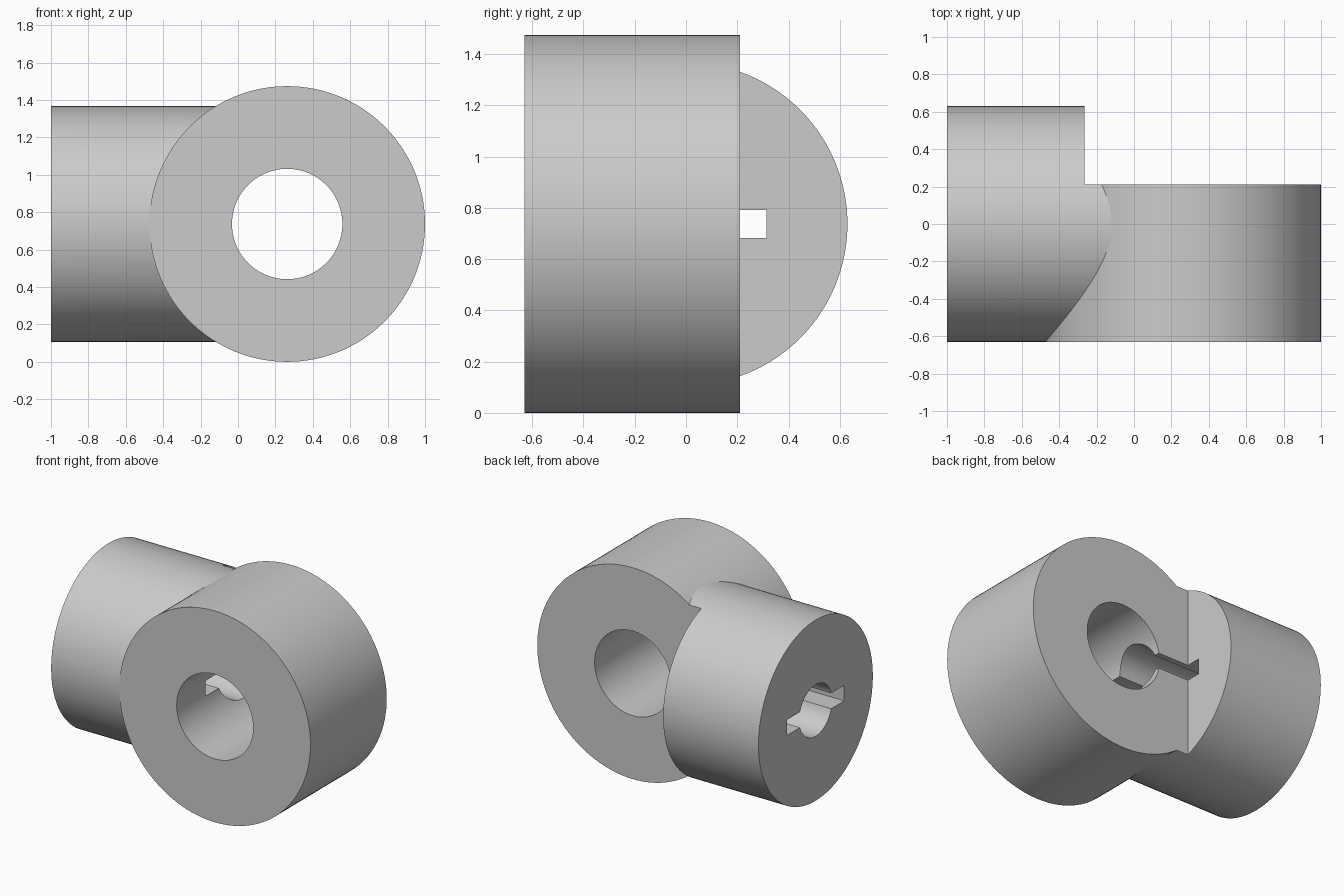
import bpy
import math

cube = bpy.data.objects.get("Cube")
if cube:
    bpy.data.objects.remove(cube, do_unlink=True)

MID_Z = 0.737      # height of both axes
RING_X = 0.263     # ring axis position
RING_BACK = 0.21   # back face of the ring

grey = bpy.data.materials.new("light grey")
grey.use_nodes = True
grey.diffuse_color = (0.6, 0.6, 0.6, 1)
grey.node_tree.nodes["Principled BSDF"].inputs["Base Color"].default_value = grey.diffuse_color


def cylinder(name, radius, start, end, axis, x=0):
    """Cylinder along x or y between two positions."""
    mid = (start + end) / 2
    along_x = axis == "x"
    bpy.ops.mesh.primitive_cylinder_add(
        vertices=128, radius=radius, depth=end - start,
        location=(mid, 0, MID_Z) if along_x else (x, mid, MID_Z),
        rotation=(0, math.pi / 2, 0) if along_x else (math.pi / 2, 0, 0))
    bpy.context.object.name = name
    return bpy.context.object


def box(name, low, high):
    """Box between two opposite corners."""
    bpy.ops.mesh.primitive_cube_add(
        size=1, location=[(a + b) / 2 for a, b in zip(low, high)])
    obj = bpy.context.object
    obj.name = name
    obj.scale = [b - a for a, b in zip(low, high)]
    return obj


def combine(target, tool, operation):
    """Apply a boolean and discard the tool."""
    mod = target.modifiers.new("Boolean", "BOOLEAN")
    mod.object, mod.operation, mod.solver = tool, operation, "EXACT"
    bpy.context.view_layer.objects.active = target
    bpy.ops.object.modifier_apply(modifier=mod.name)
    bpy.data.objects.remove(tool, do_unlink=True)


# Solid ring joined to the sideways barrel
body = cylinder("coupling_body", 0.737, -0.63, RING_BACK + 0.04, "y", RING_X)
barrel = cylinder("barrel", 0.63, -1, RING_X - 0.1, "x")
combine(body, barrel, "UNION")

# Step behind the ring, ring hole, barrel bore and keyway
combine(body, box("step_cutter", (-0.265, RING_BACK, -1), (2, 2, 3)), "DIFFERENCE")
combine(body, cylinder("hole_cutter", 0.295, -1, 1, "y", RING_X), "DIFFERENCE")
combine(body, cylinder("bore_cutter", 0.18, -2, RING_X - 0.1, "x"), "DIFFERENCE")
keyway = box("keyway_cutter", (-2, -0.315, MID_Z - 0.054), (RING_X - 0.08, 0.315, MID_Z + 0.054))
combine(body, keyway, "DIFFERENCE")

# Finish
body.data.materials.clear()
body.data.materials.append(grey)
for face in body.data.polygons:
    face.material_index = 0
bpy.ops.object.select_all(action="DESELECT")
body.select_set(True)
bpy.context.view_layer.objects.active = body
bpy.ops.object.shade_smooth_by_angle(angle=math.radians(30))
